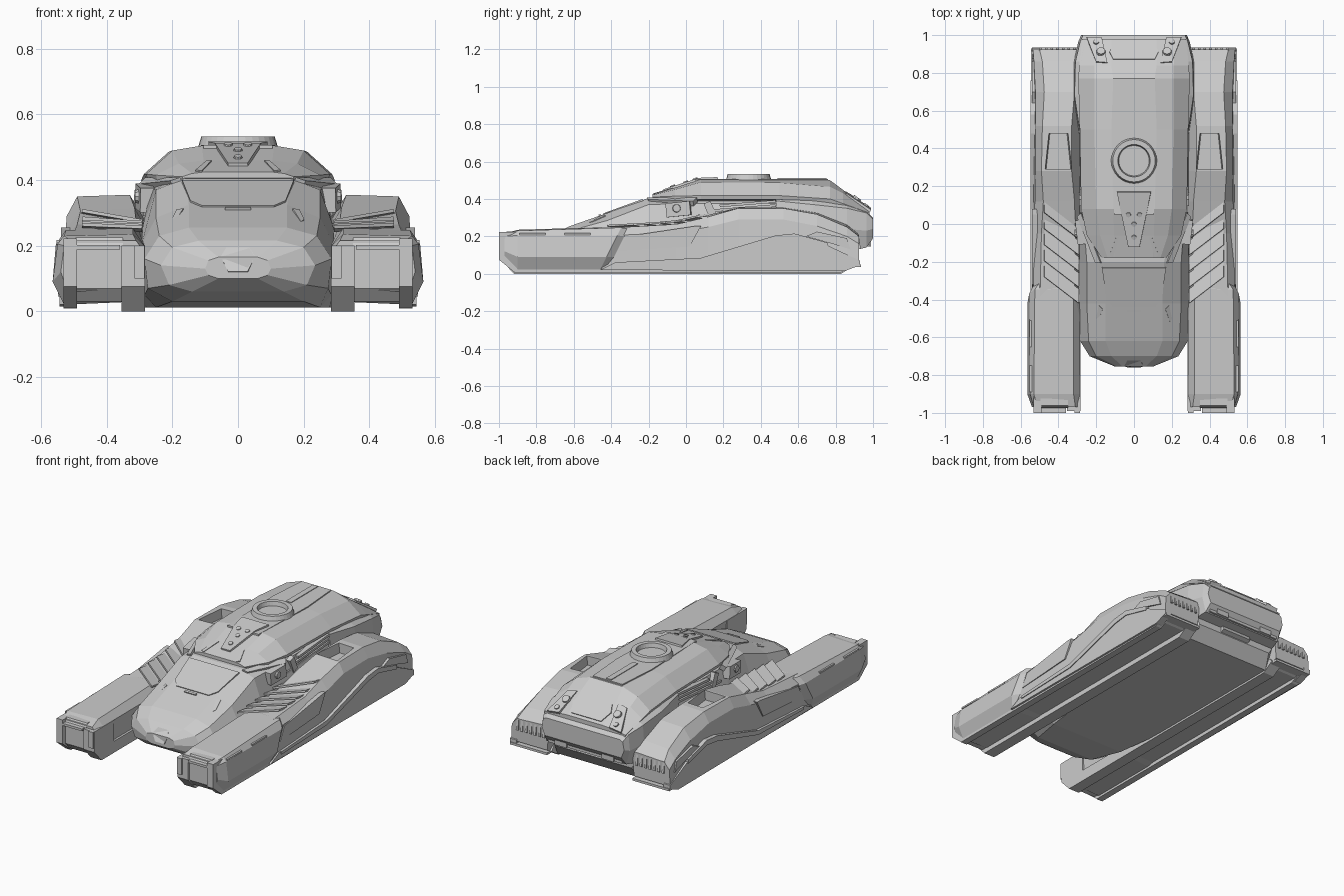
import bpy, bmesh, math
from mathutils import Vector, Matrix, Euler
from mathutils.geometry import normal


def finish(name, bm, mirror=False):
    bmesh.ops.recalc_face_normals(bm, faces=bm.faces)
    me = bpy.data.meshes.new(name)
    bm.to_mesh(me)
    bm.free()
    ob = bpy.data.objects.new(name, me)
    bpy.context.collection.objects.link(ob)
    if mirror:
        ob.modifiers.new("mirror", 'MIRROR').use_axis[0] = True
    return ob


def skin(name, rings, mirror=False):
    """Join equal-length rings of 3D points into a capped solid."""
    bm = bmesh.new()
    vs = [[bm.verts.new(p) for p in r] for r in rings]
    n = len(vs[0])
    for a, b in zip(vs, vs[1:]):
        for i in range(n):
            j = (i + 1) % n
            bm.faces.new((a[i], a[j], b[j], b[i]))
    bm.faces.new(vs[0])
    bm.faces.new(vs[-1])
    return finish(name, bm, mirror)


def loft(name, secs, symmetric):
    """secs: (y, shear, [(x, z)...]); symmetric closes the half section across x = 0."""
    rings = []
    for y, s, pts in secs:
        if symmetric:
            pts = pts + [(-x, z) for x, z in reversed(pts)]
        rings.append([(x, y + s * z, z) for x, z in pts])
    return skin(name, rings, not symmetric)


def prism(name, yz, x0, x1, mirror=True):
    return skin(name, [[(x, y, z) for y, z in yz] for x in (x0, x1)], mirror)


def plate(name, pts, t, mirror=False):
    pts = [Vector(p) for p in pts]
    n = normal(pts[:4]) * t / 2
    return skin(name, [[p - n for p in pts], [p + n for p in pts]], mirror)


def box(name, c, s, rot=(0, 0, 0), mirror=False):
    bm = bmesh.new()
    m = Matrix.Translation(c) @ Euler(rot).to_matrix().to_4x4() @ Matrix.Diagonal((*s, 1))
    bmesh.ops.create_cube(bm, size=1, matrix=m)
    return finish(name, bm, mirror)


def disc(name, c, r, h, rot=(0, 0, 0), mirror=False, n=10):
    bm = bmesh.new()
    m = Matrix.Translation(c) @ Euler(rot).to_matrix().to_4x4()
    bmesh.ops.create_cone(bm, cap_ends=True, segments=n, radius1=r, radius2=r * .8, depth=h, matrix=m)
    return finish(name, bm, mirror)


# central hull with faceted rounded nose
loft("central_hull", [
    (-.755, 0, [(.06, .165), (.09, .155), (.10, .13), (.09, .11), (.06, .10)]),
    (-.70, 0, [(.12, .215), (.20, .195), (.235, .14), (.21, .08), (.14, .06)]),
    (-.62, 0, [(.15, .255), (.24, .23), (.285, .16), (.275, .07), (.20, .03)]),
    (-.42, 0, [(.15, .325), (.25, .285), (.295, .20), (.285, .05), (.25, .012)]),
    (-.20, 0, [(.16, .405), (.25, .37), (.29, .26), (.295, .05), (.28, .012)]),
    (.0, 0, [(.20, .41), (.265, .375), (.285, .27), (.30, .05), (.285, .012)]),
    (.55, 0, [(.22, .41), (.255, .375), (.295, .28), (.30, .05), (.285, .012)]),
    (.84, 0, [(.22, .36), (.255, .33), (.295, .25), (.30, .05), (.285, .012)]),
    (.90, 0, [(.20, .30), (.25, .28), (.27, .22), (.28, .12), (.26, .09)])], True)

# hood panel, hood vents and chin plate
plate("hood_panel", [(-.17, -.23, .394), (.17, -.23, .394), (.145, -.40, .332), (.11, -.44, .317),
                     (-.11, -.44, .317), (-.145, -.40, .332)], .012)
plate("hood_vent", [(.165, -.45, .308), (.185, -.43, .306), (.20, -.50, .275), (.19, -.52, .268)], .012, True)
box("hood_latch", (0, -.46, .312), (.08, .012, .012), (.35, 0, 0))
plate("chin_plate", [(-.035, -.72, .193), (.035, -.72, .193), (.052, -.75, .165), (.03, -.757, .12),
                     (-.03, -.757, .12), (-.052, -.75, .165)], .008)

# turret shell: rim, shoulders and flat crown
loft("turret_shell", [
    (-.18, 0, [(.10, .425), (.14, .42), (.17, .41), (.165, .39), (.12, .38)]),
    (-.06, 0, [(.105, .46), (.18, .45), (.25, .415), (.245, .395), (.18, .38)]),
    (.08, 0, [(.11, .505), (.20, .49), (.28, .418), (.275, .398), (.20, .38)]),
    (.50, 0, [(.12, .50), (.21, .487), (.287, .418), (.28, .398), (.20, .38)]),
    (.77, 0, [(.11, .50), (.21, .465), (.295, .40), (.28, .36), (.20, .34)]),
    (.84, 0, [(.12, .448), (.21, .43), (.29, .375), (.28, .34), (.20, .32)]),
    (.98, 0, [(.12, .345), (.22, .338), (.275, .325), (.27, .30), (.20, .28)])], True)
plate("crown_panel", [(-.105, .05, .50), (.105, .05, .50), (.12, .5, .501), (.10, .76, .501),
                      (-.10, .76, .501), (-.12, .5, .501)], .012)
box("crown_spine", (0, .62, .506), (.035, .26, .01))

# rear engine block below the turret
loft("rear_block", [
    (.48, 0, [(.27, .40), (.285, .39), (.29, .30), (.27, .25)]),
    (.68, 0, [(.29, .39), (.315, .37), (.325, .25), (.30, .14)]),
    (.86, 0, [(.28, .37), (.31, .35), (.318, .24), (.29, .12)]),
    (.965, 0, [(.26, .335), (.285, .325), (.295, .23), (.27, .14)]),
    (1.0, 0, [(.25, .30), (.27, .29), (.28, .24), (.26, .19)])], True)

# turret ring lathed from a short profile
bm = bmesh.new()
N = 32
prof = [(.125, .49), (.112, .532), (.086, .532), (.080, .505)]
rings = [[bm.verts.new((r * math.cos(2 * math.pi * i / N), .335 + r * math.sin(2 * math.pi * i / N), z))
          for i in range(N)] for r, z in prof]
for a, b in zip(rings, rings[1:]):
    for i in range(N):
        bm.faces.new((a[i], a[(i + 1) % N], b[(i + 1) % N], b[i]))
bm.faces.new(rings[-1])
finish("turret_ring", bm)

# forward sensor cluster on the turret brow
plate("sensor_mount", [(-.09, .17, .510), (.09, .17, .510), (.07, .07, .506), (.03, -.12, .445),
                       (-.03, -.12, .445), (-.07, .07, .506)], .014)
for i, (x, y, z) in enumerate([(-.03, .05, .503), (.03, .05, .503), (0, 0, .487), (0, -.07, .465)]):
    disc(f"sensor_lens_{i}", (x, y, z), .016, .018, (.35, 0, 0))
plate("brow_frame", [(.08, -.07, .455), (.095, -.07, .455), (.13, -.165, .425), (.11, -.175, .423)], .012, True)

# collar arms and side details under the turret rim
plate("collar_arm", [(.17, -.205, .395), (.20, -.20, .385), (.295, .04, .375), (.275, .06, .395)], .03, True)
box("side_sensor", (.283, -.04, .345), (.045, .13, .075), (.1, 0, -.12), True)
disc("side_sensor_eye", (.304, -.05, .35), .025, .02, (0, math.pi / 2, 0), True)
for i in range(3):
    box(f"side_pipe_{i}", (.268, .27 + .03 * i, .325 + .025 * i), (.035, .42 - .06 * i, .014), (.08, 0, 0), True)
box("side_bracket", (.275, .13, .34), (.03, .04, .09), (.4, 0, 0), True)

# rear lamps, panel and bumper
plate("rear_panel", [(-.11, .87, .426), (.11, .87, .426), (.13, .91, .396), (.10, .965, .356),
                     (-.10, .965, .356), (-.13, .91, .396)], .012)
plate("lamp_plate", [(.14, .85, .432), (.20, .855, .42), (.25, .985, .333), (.17, .985, .343)], .02, True)
disc("upper_lamp", (.175, .91, .398), .028, .026, (-.64, 0, 0), True)
disc("lower_lamp", (.20, .96, .36), .018, .026, (-.64, 0, 0), True)
box("rear_bumper", (0, .95, .17), (.50, .06, .05))
box("rear_step", (0, .985, .255), (.40, .03, .02))
box("rear_under_box", (0, .88, .125), (.20, .07, .07), (.4, 0, 0))
box("rear_bumper_block", (.16, .975, .175), (.08, .03, .06), mirror=True)

# rear fenders with crest and sloping tail
fender = loft("fender", [
    (-.50, 0, [(.295, .03), (.285, .20), (.32, .24), (.50, .24), (.535, .20), (.535, .03)]),
    (-.05, 0, [(.295, .03), (.285, .22), (.31, .265), (.49, .265), (.53, .22), (.535, .03)]),
    (.12, 0, [(.295, .03), (.285, .26), (.315, .315), (.48, .305), (.525, .25), (.535, .03)]),
    (.28, 0, [(.295, .03), (.285, .28), (.33, .355), (.49, .35), (.522, .29), (.535, .03)]),
    (.52, 0, [(.295, .03), (.285, .28), (.33, .355), (.485, .35), (.52, .29), (.535, .03)]),
    (.70, 0, [(.295, .03), (.285, .26), (.315, .325), (.475, .318), (.522, .255), (.535, .03)]),
    (.86, 0, [(.295, .03), (.285, .22), (.31, .262), (.485, .25), (.53, .20), (.54, .03)]),
    (.925, 0, [(.295, .06), (.285, .17), (.30, .21), (.50, .20), (.535, .16), (.54, .06)])], False)

# intake pocket cut into the fender crest
cut = skin("intake_cutter", [[(.325 + d, .29, z), (.475 - d, .29, z), (.455 - d, .48, z), (.345 + d, .48, z)]
                             for z, d in ((.295, .01), (.40, 0))])
cut.hide_render = True
cut.hide_viewport = True
cut.display_type = 'WIRE'
mod = fender.modifiers.new("intake", 'BOOLEAN')
mod.object, mod.operation, mod.solver = cut, 'DIFFERENCE', 'EXACT'
fender.modifiers.move(1, 0)


def fender_top(y):
    return .265 + (.055 * (y + .45) if y < -.05 else .27 * (y + .05)) - .022 * (y < -.05)


# stepped diagonal louvres lying on the fender
for i in range(5):
    y = -.08 - .085 * i
    za, zb = fender_top(y), fender_top(y + .14)
    plate(f"louvre_{i}", [(.292, y, za + .012), (.475, y + .14, zb + .012), (.475, y + .215, zb + .002),
                          (.292, y + .075, za + .002)], .01, True)

# outer skirt, side panel and rear grille
prism("skirt", [(-.46, .02), (-.38, .06), (.08, .075), (.48, .19), (.58, .20), (.75, .155), (.93, .07),
                (.93, .045), (.85, .015)], .50, .544)
prism("skirt_trim", [(-.36, .062), (.08, .085), (.48, .205), (.58, .215), (.76, .165), (.76, .14),
                     (.58, .185), (.48, .172), (.08, .058), (-.36, .045)], .50, .549)
prism("side_panel", [(-.36, .12), (.02, .145), (.08, .255), (.05, .255), (-.32, .20)], .51, .539)
prism("side_vent", [(.64, .20), (.70, .225), (.86, .19), (.88, .13), (.80, .155)], .51, .540)
box("rear_flange", (.415, .905, .042), (.25, .06, .014), mirror=True)
for i in range(7):
    box(f"rear_grille_{i}", (.315 + .03 * i, .912, .165), (.014, .035, .07), (.15, 0, 0), True)

# front pods with a slanted rear edge
loft("front_pod", [
    (-.97, 0, [(.30, .07), (.285, .18), (.31, .215), (.51, .215), (.53, .20), (.54, .12), (.52, .06)]),
    (-.90, 0, [(.30, .03), (.285, .20), (.32, .235), (.53, .23), (.55, .205), (.565, .09), (.53, .02)]),
    (-.47, .5, [(.30, .03), (.285, .20), (.32, .252), (.525, .247), (.555, .205), (.565, .09), (.53, .02)]),
    (-.43, .5, [(.30, .03), (.29, .20), (.32, .24), (.50, .24), (.535, .20), (.535, .09), (.52, .03)])], False)
for i, y in enumerate((-.82, -.58)):
    box(f"pod_slot_{i}", (.547, y, .213), (.012, .14, .01), mirror=True)

# pod noses: cheeks, recessed door and lip
prism("inner_cheek", [(-.92, 0), (-.80, 0), (-.80, .20), (-.99, .20), (-.99, .075)], .283, .355)
prism("outer_cheek", [(-.92, .01), (-.80, .01), (-.80, .222), (-1.0, .222), (-1.0, .075)], .49, .532)
prism("nose_door", [(-.94, .03), (-.80, .03), (-.80, .225), (-.96, .225), (-.975, .20), (-.975, .07)], .35, .495)
box("nose_lip", (.425, -.98, .195), (.13, .04, .014), mirror=True)
box("nose_tab", (.30, -.99, .15), (.03, .02, .10), mirror=True)

# ground rails under the pods
for name, x0, x1, z in (("inner_rail", .283, .355, 0), ("outer_rail", .49, .532, .008)):
    prism(name, [(-.92, z), (.83, z), (.90, .045), (.88, .07), (-.90, .07)], x0, x1)
